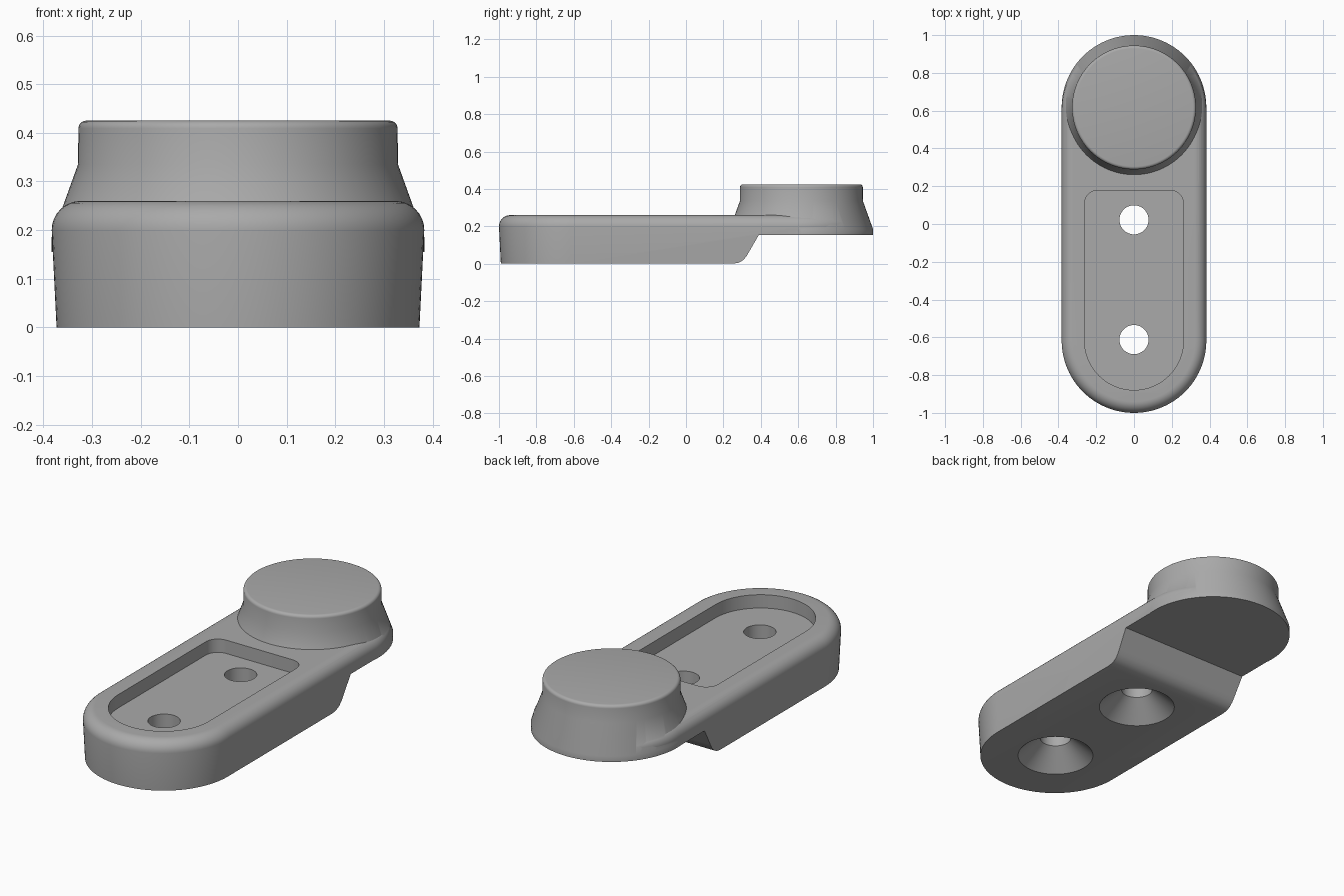
import bpy, bmesh
from math import sin, cos, pi, radians

if "Cube" in bpy.data.objects:
    bpy.data.objects.remove(bpy.data.objects["Cube"])

grey = bpy.data.materials.new("plain_grey")
grey.use_nodes = True
colour = (0.40, 0.40, 0.40, 1)
grey.diffuse_color = colour
grey.node_tree.nodes["Principled BSDF"].inputs["Base Color"].default_value = colour

END = 0.617      # distance of the rounded end centres from the middle
TOP = 0.26       # top of the body
STEP = 0.155     # underside of the raised end


def outline(arcs, steps):
    """Closed outline through arcs (cx, cy, radius, start, end) in degrees."""
    pts = []
    for cx, cy, r, a0, a1 in arcs:
        for i in range(steps + 1):
            a = radians(a0 + (a1 - a0) * i / steps)
            pts.append((cx + r * cos(a), cy + r * sin(a)))
    return pts


def stadium(r):
    return outline([(0, END - 0.015, r, 0, 180), (0, -END, r, 180, 360)], 48)


def circle(r, y):
    return outline([(0, y, r, 0, 176.25), (0, y, r, 180, 356.25)], 47)


def loft(name, rings):
    """Solid through rings of matching points, with flat caps."""
    bm = bmesh.new()
    loops = [[bm.verts.new(p) for p in ring] for ring in rings]
    n = len(loops[0])
    for low, high in zip(loops, loops[1:]):
        for i in range(n):
            j = (i + 1) % n
            bm.faces.new((low[i], low[j], high[j], high[i]))
    bm.faces.new(loops[0])
    bm.faces.new(loops[-1])
    bmesh.ops.recalc_face_normals(bm, faces=bm.faces)
    mesh = bpy.data.meshes.new(name)
    bm.to_mesh(mesh)
    bm.free()
    mesh.materials.append(grey)
    obj = bpy.data.objects.new(name, mesh)
    bpy.context.collection.objects.link(obj)
    return obj


def level(pts, z):
    return [(x, y, z) for x, y in pts]


def rounded_rim(r, z, size, steps):
    """Profile points (radius, height) rolling over a top edge."""
    return [(r - size + size * cos(a), z - size + size * sin(a))
            for a in (pi / 2 * i / steps for i in range(steps + 1))]


def combine(target, tool, operation):
    tool.hide_render = True
    mod = target.modifiers.new(tool.name, "BOOLEAN")
    mod.object, mod.operation, mod.solver = tool, operation, "EXACT"
    bpy.context.view_layer.objects.active = target
    bpy.ops.object.modifier_apply(modifier=mod.name)
    bpy.data.objects.remove(tool)


# Long body with slight draft and a rolled top edge
profile = [(0.373, 0)] + rounded_rim(0.383, TOP, 0.06, 8)
body = loft("bracket_body", [level(stadium(r), z) for r, z in profile])

# Round raised knob with a flared skirt
profile = [(0.383, 0.1), (0.383, 0.185), (0.329, 0.335)] + rounded_rim(0.328, 0.425, 0.016, 5)
knob = loft("knob", [level(circle(r, END), z) for r, z in profile])
combine(body, knob, "UNION")

# Step underneath the knob end, with a sloped shoulder
side = [(1.2, -0.2), (1.2, STEP), (0.39, STEP), (0.335, 0.06), (0.322, 0.038),
        (0.304, 0.018), (0.28, 0.005), (0.25, 0), (0.25, -0.2)]
step = loft("step_cutter", [[(x, y, z) for y, z in side] for x in (-1, 1)])
combine(body, step, "DIFFERENCE")

# Shallow pocket: round at the front, small corners at the back
pocket = outline([(0.192, 0.108, 0.07, 0, 90), (-0.192, 0.108, 0.07, 90, 180),
                  (0, -END, 0.262, 180, 270), (0, -END, 0.262, 270, 360)], 20)
pocket = list(dict.fromkeys(pocket))
combine(body, loft("pocket_cutter", [level(pocket, 0.19), level(pocket, 0.5)]), "DIFFERENCE")

# Two countersunk screw holes
for y in (0.022, -0.612):
    shape = [(0.188, -0.1), (0.188, 0), (0.077, 0.1), (0.077, 0.5)]
    hole = loft("hole_cutter", [level(circle(r, y), z) for r, z in shape])
    combine(body, hole, "DIFFERENCE")

# Smooth shading with crisp edges
bpy.ops.object.select_all(action="DESELECT")
body.select_set(True)
bpy.context.view_layer.objects.active = body
bpy.ops.object.shade_smooth_by_angle(angle=radians(30))
